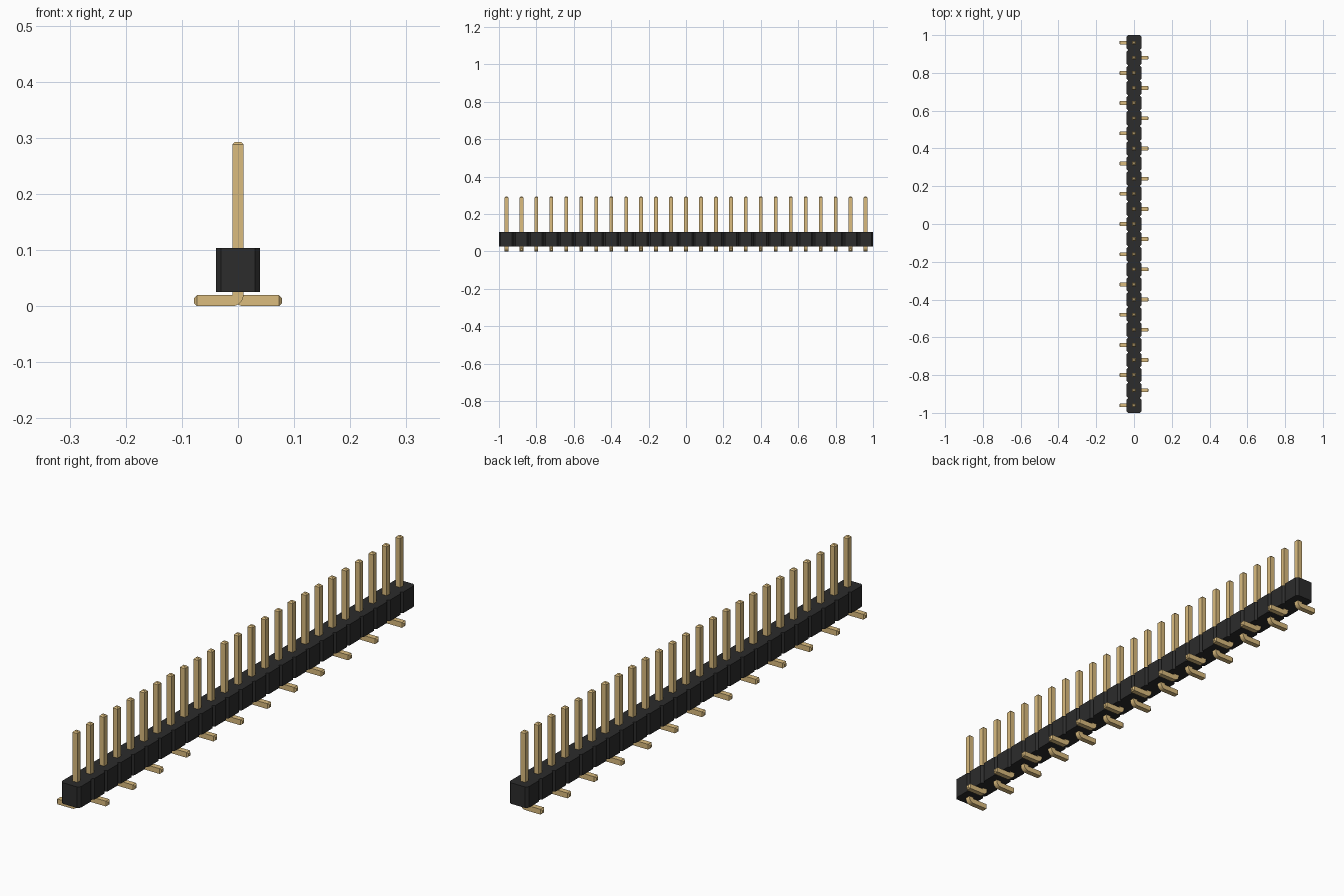
import bpy, bmesh, math
from mathutils import Vector

cube = bpy.data.objects.get("Cube")
if cube:
    bpy.data.objects.remove(cube, do_unlink=True)

PINS, PITCH = 25, 0.08
HALF_W, CHAMFER = 0.0395, 0.009      # housing half width and notch depth
BODY_Z0, BODY_Z1 = 0.025, 0.104
PIN_R, TIP = 0.01, 0.005             # pin half thickness and tip chamfer
PIN_TOP, FOOT_X, BEND = 0.293, 0.078, 0.011


def material(name, rgb, roughness):
    m = bpy.data.materials.new(name)
    m.use_nodes = True
    m.diffuse_color = (*rgb, 1)
    bsdf = m.node_tree.nodes["Principled BSDF"]
    bsdf.inputs["Base Color"].default_value = (*rgb, 1)
    bsdf.inputs["Roughness"].default_value = roughness
    return m


def make_object(name, bm, mat):
    bmesh.ops.recalc_face_normals(bm, faces=bm.faces)
    mesh = bpy.data.meshes.new(name)
    bm.to_mesh(mesh)
    bm.free()
    mesh.materials.append(mat)
    ob = bpy.data.objects.new(name, mesh)
    bpy.context.collection.objects.link(ob)
    return ob


black = material("black plastic", (0.025, 0.025, 0.025), 0.6)
gold = material("pale gold", (0.709, 0.504, 0.211), 0.5)

# Housing: a row of chamfered cells, outlined once and extruded upward
side = []
for i in range(PINS):
    y = (i - PINS / 2) * PITCH
    if i == 0:
        side.append((HALF_W - CHAMFER, y))
    side += [(HALF_W, y + CHAMFER), (HALF_W, y + PITCH - CHAMFER),
             (HALF_W - CHAMFER, y + PITCH)]
outline = side + [(-x, y) for x, y in reversed(side)]
bm = bmesh.new()
base = bm.faces.new([bm.verts.new((x, y, BODY_Z0)) for x, y in outline])
top = bmesh.ops.extrude_face_region(bm, geom=[base], use_keep_orig=True)
bmesh.ops.translate(bm, vec=(0, 0, BODY_Z1 - BODY_Z0),
                    verts=[g for g in top["geom"] if isinstance(g, bmesh.types.BMVert)])
make_object("housing", bm, black)


# Pin: a square section swept along the foot, round the bend and up
def pin_mesh():
    # each station: x, z, direction angle, half thickness across
    path = [(-FOOT_X, PIN_R, 0, PIN_R - TIP), (-FOOT_X + TIP, PIN_R, 0, PIN_R)]
    for k in range(9):
        a = math.pi / 2 * k / 8
        path.append((-BEND + BEND * math.sin(a), PIN_R + BEND * (1 - math.cos(a)), a, PIN_R))
    path += [(0, PIN_TOP - TIP, math.pi / 2, PIN_R), (0, PIN_TOP, math.pi / 2, PIN_R - TIP)]
    bm = bmesh.new()
    rings = []
    for x, z, a, r in path:
        across = Vector((-math.sin(a), 0, math.cos(a)))
        rings.append([bm.verts.new(Vector((x, 0, z)) + across * r * u + Vector((0, r * v, 0)))
                      for u, v in ((1, 1), (1, -1), (-1, -1), (-1, 1))])
    for r0, r1 in zip(rings, rings[1:]):
        for j in range(4):
            k = (j + 1) % 4
            bm.faces.new((r0[j], r0[k], r1[k], r1[j]))
    bm.faces.new(rings[0])
    bm.faces.new(rings[-1])
    return bm


# Feet point alternately to the right and the left along the row
master = make_object("pin_01", pin_mesh(), gold)
bpy.context.view_layer.objects.active = master
master.select_set(True)
bpy.ops.object.shade_smooth_by_angle(angle=math.radians(25))
for i in range(PINS):
    pin = master if i == 0 else master.copy()
    if i:
        pin.name = f"pin_{i + 1:02d}"
        bpy.context.collection.objects.link(pin)
    pin.location.y = (i - (PINS - 1) / 2) * PITCH
    pin.rotation_euler.z = math.pi * (i % 2)
